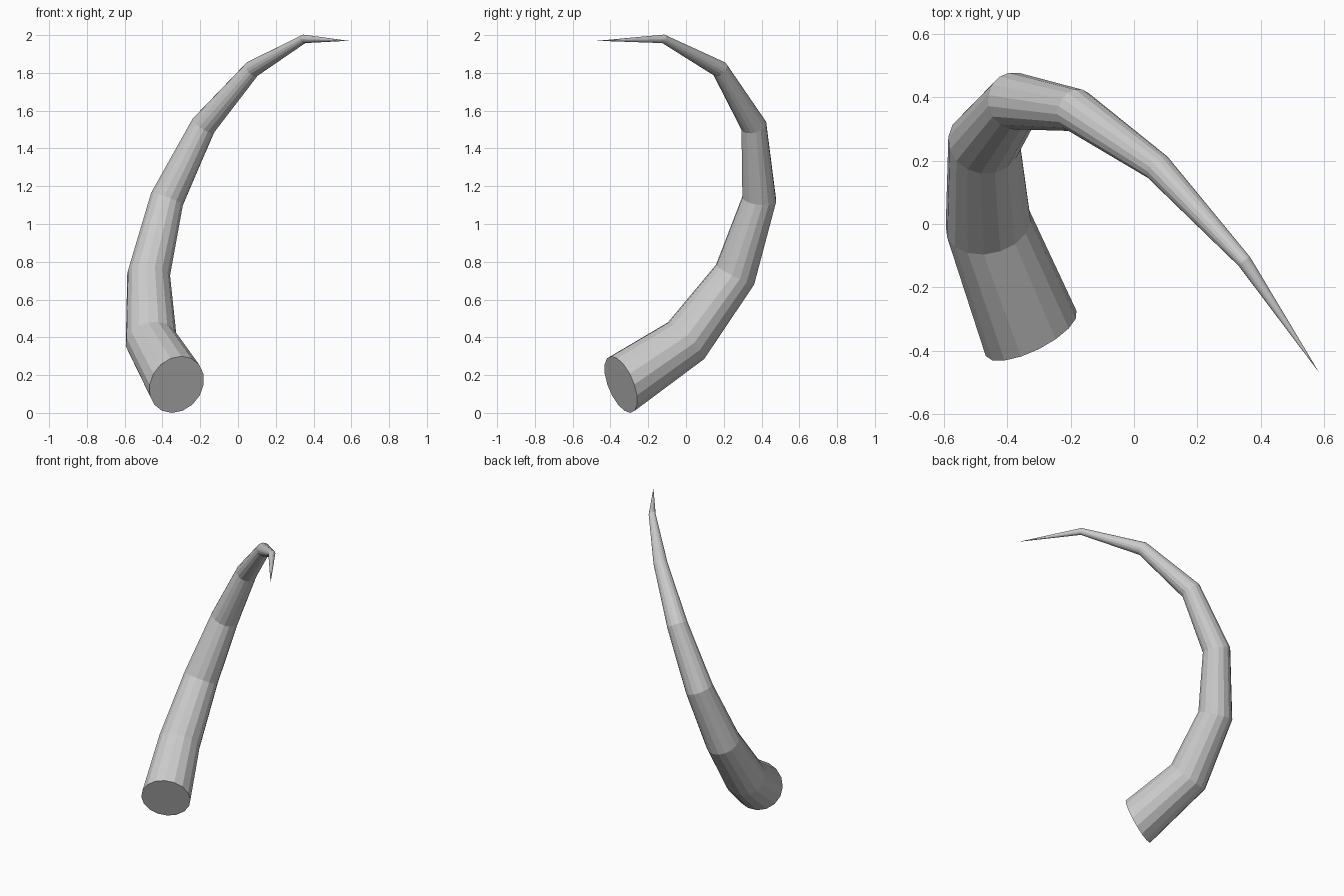
import bpy, bmesh, math
from mathutils import Vector

if "Cube" in bpy.data.objects:
    bpy.data.objects.remove(bpy.data.objects["Cube"])

SIDES = 16
BASE_RADIUS = 0.16

# Centre line of the horn, base to tip
path = [Vector(p) for p in (
    (-0.325, -0.345, 0.15), (-0.46, 0.0, 0.382), (-0.473, 0.26, 0.732),
    (-0.376, 0.388, 1.132), (-0.184, 0.359, 1.52), (0.075, 0.179, 1.82),
    (0.349, -0.119, 1.98), (0.585, -0.47, 1.97))]
last = len(path) - 1


def tangent(i):
    if i == 0:
        return Vector((-0.42, 0.84, 0.35)).normalized()
    before = (path[i] - path[i - 1]).normalized()
    after = (path[i + 1] - path[i]).normalized()
    return (before + after).normalized()


bm = bmesh.new()

# Tapering rings, carried along the path without twist
rings = []
t = tangent(0)
side = t.cross(Vector((0, 0, 1))).normalized()
for i in range(last):
    new_t = tangent(i)
    side = t.rotation_difference(new_t) @ side
    t = new_t
    up = t.cross(side)
    r = BASE_RADIUS * (1 - i / last)
    rings.append([bm.verts.new(path[i] + r * (math.cos(a) * side + math.sin(a) * up))
                  for a in (2 * math.pi * k / SIDES for k in range(SIDES))])

# Base cap, side walls and pointed tip
bm.faces.new(rings[0][::-1])
tip = bm.verts.new(path[last])
for k in range(SIDES):
    n = (k + 1) % SIDES
    for lower, upper in zip(rings, rings[1:]):
        bm.faces.new((lower[k], lower[n], upper[n], upper[k]))
    bm.faces.new((rings[-1][k], rings[-1][n], tip))
bmesh.ops.recalc_face_normals(bm, faces=bm.faces)

mesh = bpy.data.meshes.new("horn")
bm.to_mesh(mesh)
bm.free()
horn = bpy.data.objects.new("horn", mesh)
bpy.context.collection.objects.link(horn)
